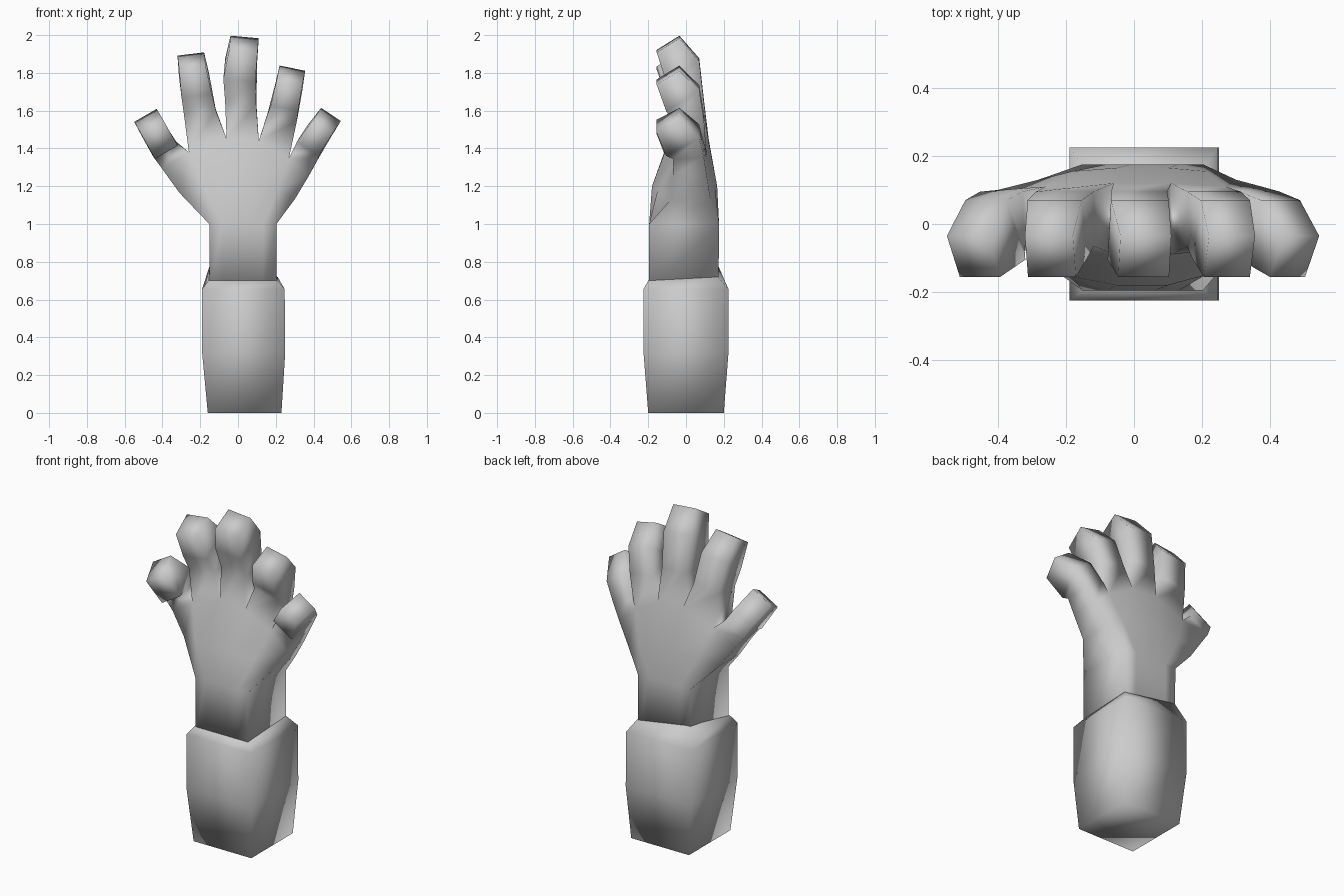
import bpy, bmesh
from mathutils import Vector

if "Cube" in bpy.data.objects:
    bpy.data.objects.remove(bpy.data.objects["Cube"])


def finish(bm, name):
    bmesh.ops.recalc_face_normals(bm, faces=bm.faces)
    mesh = bpy.data.meshes.new(name)
    bm.to_mesh(mesh)
    bm.free()
    for p in mesh.polygons:
        p.use_smooth = True
    obj = bpy.data.objects.new(name, mesh)
    bpy.context.collection.objects.link(obj)
    return obj


def bridge(bm, a, b):
    n = len(a)
    for i in range(n):
        j = (i + 1) % n
        bm.faces.new((a[i], a[j], b[j], b[i]))


# Cuff: four-sided bulging sleeve, (z, x min, x max, half depth)
bm = bmesh.new()
rings = []
for z, x0, x1, d in ((0, -.16, .23, .20), (.32, -.19, .25, .225),
                     (.655, -.19, .247, .225), (.70, -.157, .21, .20)):
    rings.append([bm.verts.new(c) for c in
                  ((x0, -d, z), (x1, -d, z), (x1, d, z), (x0, d, z))])
for a, b in zip(rings, rings[1:]):
    bridge(bm, a, b)
bm.faces.new(rings[0])
bm.faces.new(rings[-1])
rings[-1][2].co = (.21, .17, .72)
rings[-1][3].co = (-.15, .17, .78)   # raised back corner
finish(bm, "cuff")

# Hand: six columns from wrist to finger webs, each (x, z, y front, y back)
wrist_x = [-.152 + i * .071 for i in range(6)]
rows = [
    [(x, .66, -.195, .172) for x in wrist_x],
    [(x, 1.0, -.195, .175) for x in wrist_x],
    [(-.31, 1.165, -.08, .12), (-.18, 1.19, -.155, .155), (-.05, 1.2, -.18, .165),
     (.10, 1.2, -.18, .165), (.21, 1.18, -.15, .155), (.30, 1.13, -.08, .13)],
    [(-.40, 1.29, -.06, .10), (-.26, 1.38, -.07, .11), (-.06, 1.45, -.09, .12),
     (.11, 1.44, -.09, .12), (.27, 1.35, -.07, .11), (.375, 1.255, -.07, .11)],
]
bm = bmesh.new()
grid = [[(bm.verts.new((x, f, z)), bm.verts.new((x, b, z)))
         for x, z, f, b in row] for row in rows]


def loop(row):
    return [v[0] for v in row] + [v[1] for v in reversed(row)]


for a, b in zip(grid, grid[1:]):
    bridge(bm, loop(a), loop(b))
bm.faces.new(loop(grid[0]))

# Fingers: lofted out of each cell of the web row, curling forward at the tip
# tip direction (x, z), then (x, z, width) at middle, knuckle and tip
fingers = [
    ((-.50, .86), (-.39, 1.40, .145), (-.435, 1.475, .14), (-.49, 1.575, .138)),
    ((-.12, .99), (-.203, 1.60, .17), (-.233, 1.79, .16), (-.25, 1.90, .142)),
    ((-.09, 1.0), (.015, 1.65, .165), (.017, 1.87, .17), (.035, 1.99, .15)),
    ((.20, .97), (.235, 1.57, .16), (.268, 1.72, .148), (.288, 1.825, .138)),
    ((.55, .83), (.37, 1.39, .14), (.43, 1.49, .138), (.492, 1.58, .125)),
]
fingers[2] = ((.09, 1.0),) + fingers[2][1:]
curl = [(-.065, .095, .01), (-.105, .07, .11), (-.155, -.035, .075)]
for i, (d, *stations) in enumerate(fingers):
    d = Vector(d).normalized()
    side = Vector((d.y, -d.x))
    l, r = grid[3][i], grid[3][i + 1]
    prev = [l[0], r[0], r[1], l[1]]
    for (x, z, w), (yf, yb, drop) in zip(stations, curl):
        c = Vector((x, z))
        ring = []
        for s, y, k in ((-1, yf, drop), (1, yf, drop), (1, yb, 0), (-1, yb, 0)):
            p = c + side * s * w / 2 - d * k
            ring.append(bm.verts.new((p.x, y, p.y)))
        bridge(bm, prev, ring)
        prev = ring
    bm.faces.new(prev)
finish(bm, "hand")
